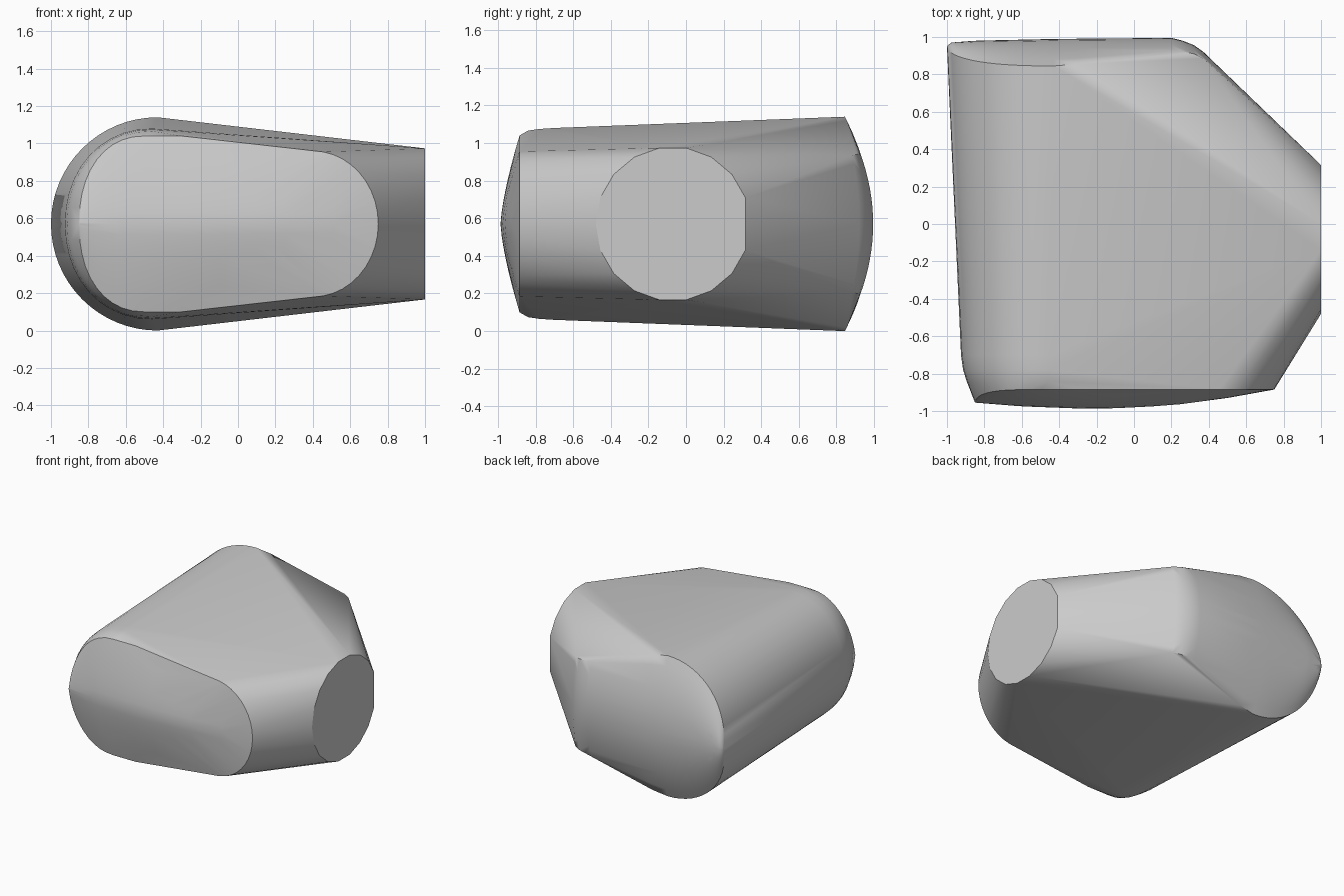
import bpy, bmesh
from math import sin, cos, pi, radians

if "Cube" in bpy.data.objects:
    bpy.data.objects.remove(bpy.data.objects["Cube"], do_unlink=True)

MID = 0.57      # height of the symmetry plane
points = []


def add(x, y, h):
    """Add a point at height h above the middle and its mirror below."""
    points.append((x, y, MID + h))
    if h > 0:
        points.append((x, y, MID - h))


def lerp(table, x):
    """Read y from a short (x, y) outline."""
    for (x0, y0), (x1, y1) in zip(table, table[1:]):
        if x <= x1:
            return y0 + (y1 - y0) * max(0, (x - x0) / (x1 - x0))
    return table[-1][1]


def dome(x, rim_y, h, crest_y, power):
    """Curved column from the rim down to the middle crest."""
    for i in range(9):
        t = i / 8
        add(x, crest_y - (crest_y - rim_y) * t ** power, h * t)


def quarter(cx, a, b, n, steps=10):
    """Superellipse quarter from the top round to the side."""
    for i in range(steps + 1):
        u = pi / 2 * i / steps
        yield cx + a * sin(u) ** (2 / n), b * max(0, cos(u)) ** (2 / n), u


# Front end: rounded outline with a shallow dome
front_crest = [(-0.85, -0.955), (-0.6, -0.975), (-0.2, -0.99),
               (0.2, -0.97), (0.5, -0.93), (0.75, -0.885)]
for x, h, u in quarter(-0.5, -0.35, 0.47, 2.2):
    dome(x, -0.885 - 0.07 * (1 - cos(u)) ** 1.5, h, lerp(front_crest, x), 1.4)
for x, h, u in quarter(0.4, 0.35, 0.39, 2):
    dome(x, -0.885, h, lerp(front_crest, x), 1.4)
for x in (-0.3, -0.1, 0.1, 0.25):
    dome(x, -0.885, 0.47 - 0.08 * (x + 0.3) / 0.7, lerp(front_crest, x), 1.4)

# Rounded shoulder just behind the front end
for y, grow in ((-0.84, 0.6), (-0.78, 0.85), (-0.7, 1.0)):
    for x, h, u in quarter(-0.46, -0.39 - 0.075 * grow, 0.475 + 0.035 * grow, 2.1):
        add(x, y, h)

# Back end: large round left side and a domed face
back_crest = [(-1, 0.95), (-0.98, 0.97), (-0.85, 0.98), (-0.4, 0.99),
              (0.2, 0.995), (0.3, 0.97), (0.36, 0.93), (0.41, 0.885)]
for x, h, u in quarter(-0.43, -0.57, 0.57, 2, 16):
    dome(x, 0.845 + 0.105 * (1 - cos(u)) ** 1.2, h, lerp(back_crest, x), 2)
for x, y, h in ((-0.3, 0.855, 0.55), (-0.15, 0.873, 0.5), (0, 0.895, 0.44),
                (0.12, 0.915, 0.4), (0.2, 0.925, 0.38), (0.26, 0.922, 0.375),
                (0.32, 0.91, 0.37), (0.37, 0.885, 0.365)):
    dome(x, y, h, lerp(back_crest, x), 2)

# Flat round end on the model's left, with one corner left out
for k in range(1, 18):
    a = radians(20 * k)
    points.append((1, -0.07 + 0.41 * cos(a), MID + 0.41 * sin(a)))

# Wrap everything in one convex skin
bm = bmesh.new()
for p in points:
    bm.verts.new(p)
bmesh.ops.remove_doubles(bm, verts=bm.verts, dist=0.003)
bmesh.ops.convex_hull(bm, input=bm.verts)
bmesh.ops.delete(bm, geom=[v for v in bm.verts if not v.link_faces], context='VERTS')
bmesh.ops.dissolve_limit(bm, angle_limit=radians(0.5), verts=bm.verts, edges=bm.edges)
bmesh.ops.recalc_face_normals(bm, faces=bm.faces)
low = min(v.co.z for v in bm.verts)
bmesh.ops.translate(bm, vec=(0, 0, -low), verts=bm.verts)

mesh = bpy.data.meshes.new("rounded_hull")
bm.to_mesh(mesh)
bm.free()
hull = bpy.data.objects.new("rounded_hull", mesh)
bpy.context.collection.objects.link(hull)

grey = bpy.data.materials.new("light_grey")
grey.use_nodes = True
colour = (0.6, 0.6, 0.6, 1)
grey.diffuse_color = colour
grey.node_tree.nodes["Principled BSDF"].inputs["Base Color"].default_value = colour
mesh.materials.append(grey)

bpy.context.view_layer.objects.active = hull
hull.select_set(True)
bpy.ops.object.shade_smooth_by_angle(angle=radians(30))
